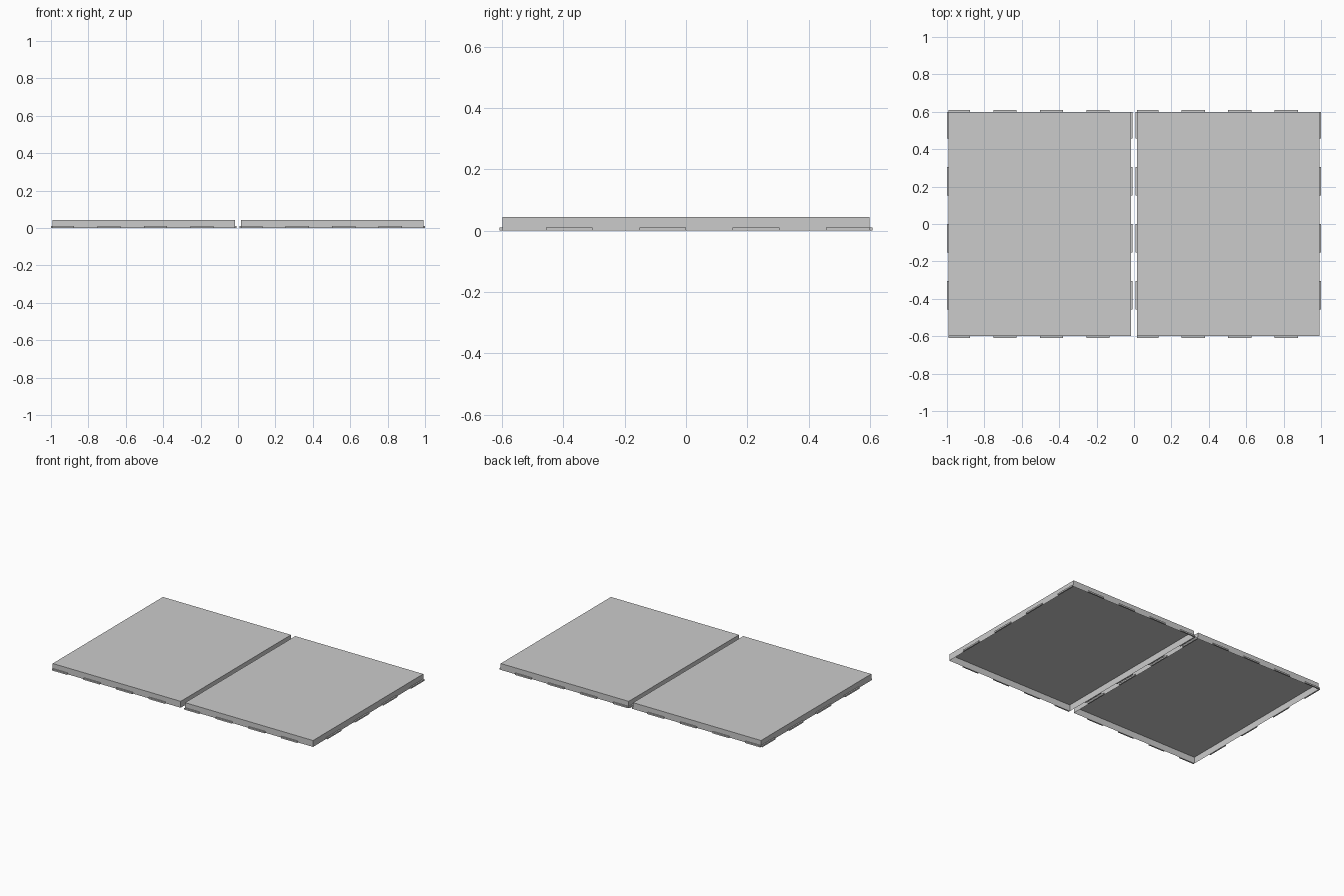
import bpy, bmesh
from mathutils import Vector

if "Cube" in bpy.data.objects:
    bpy.data.objects.remove(bpy.data.objects["Cube"])

HX, HY, HEIGHT = 0.487, 0.599, 0.044   # half sizes and height of one tray
LIP, TAB_H = 0.0095, 0.010             # tab overhang and height
CENTRE = 1 - HX - LIP


def open_box(bm, lo, hi, missing):
    """Axis-aligned box with the face towards 'missing' left off."""
    lo, hi = Vector(lo), Vector(hi)
    verts = bmesh.ops.create_cube(bm, size=1)["verts"]
    for v in verts:
        v.co = Vector([lo[i] + (v.co[i] + 0.5) * (hi[i] - lo[i]) for i in range(3)])
    faces = {f for v in verts for f in v.link_faces}
    for f in faces:
        f.normal_update()
    gone = [f for f in faces if f.normal.dot(Vector(missing)) > 0.9]
    bmesh.ops.delete(bm, geom=gone, context='FACES_ONLY')


def make_object(name, bm, x):
    mesh = bpy.data.meshes.new(name)
    bm.to_mesh(mesh)
    bm.free()
    ob = bpy.data.objects.new(name, mesh)
    ob.location.x = x
    bpy.context.collection.objects.link(ob)


for side, x in (("left", -CENTRE), ("right", CENTRE)):
    # Hollow tray, open underneath
    bm = bmesh.new()
    open_box(bm, (-HX, -HY, 0), (HX, HY, HEIGHT), (0, 0, -1))
    make_object(side + "_panel", bm, x)

    # Interlocking tabs: every second eighth of each edge
    bm = bmesh.new()
    step_x, step_y = (HX + LIP) / 4, (HY + LIP) / 4
    for i in range(4):
        x0 = -HX - LIP + 2 * i * step_x
        y1 = HY + LIP - 2 * i * step_y
        for s in (-1, 1):
            ys = sorted((s * HY, s * (HY + LIP)))
            open_box(bm, (max(x0, -HX), ys[0], 0), (x0 + step_x, ys[1], TAB_H), (0, -s, 0))
            xs = sorted((s * HX, s * (HX + LIP)))
            open_box(bm, (xs[0], y1 - step_y, 0), (xs[1], min(y1, HY), TAB_H), (-s, 0, 0))
    make_object(side + "_edge_tabs", bm, x)
